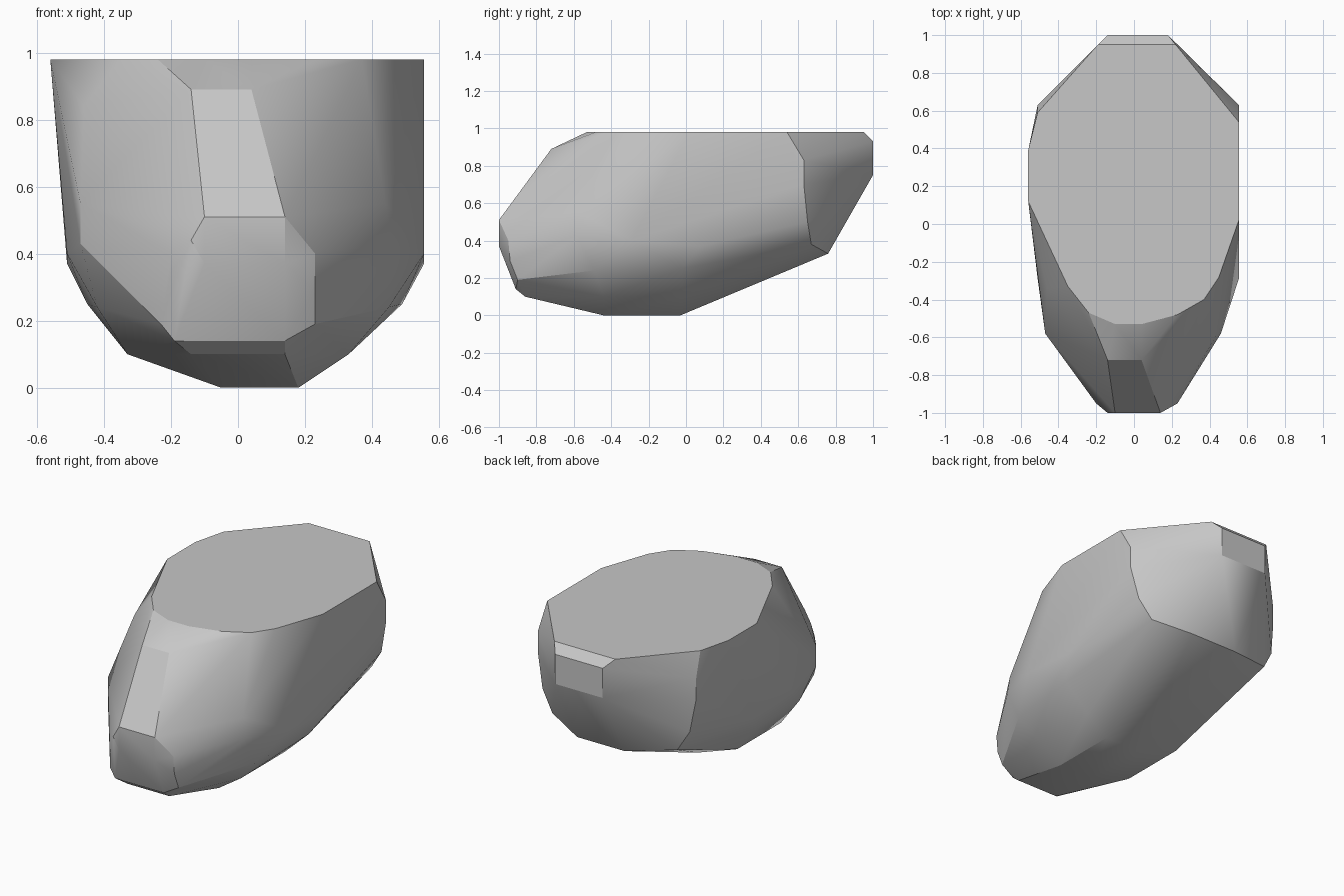
import bpy, bmesh, math

if "Cube" in bpy.data.objects:
    bpy.data.objects.remove(bpy.data.objects["Cube"])

# flat cut on top of the boulder (x, y at z = 0.98)
TOP = [(-.19, .95), (.22, .95), (.555, .54), (.555, .02), (.45, -.28), (.37, -.40), (.23, -.48),
       (.04, -.53), (-.10, -.53), (-.24, -.47), (-.35, -.33), (-.56, .12), (-.56, .39), (-.51, .59)]
pts = [(x, y, .98) for x, y in TOP]

# rings below the cut: (y, z, left x, right x)
RINGS = [
    # blunt nose
    (-1, .51, -.10, .14), (-1, .37, -.10, .14), (-1, .44, -.14, .14),
    (-.95, .40, -.20, .23), (-.94, .29, -.20, .23), (-.90, .19, -.23, .23),
    (-.91, .14, -.19, .14), (-.86, .10, -.14, .14),
    # brow and cheeks
    (-.72, .89, -.14, .04), (-.64, .84, -.20, .19), (-.58, .55, -.47, .44),
    (-.58, .43, -.47, .46), (-.34, .84, -.46, .42), (-.49, .24, -.42, .45),
    # side walls
    (-.29, .40, -.51, .555), (.08, .37, -.51, .555), (.63, .83, -.51, .555), (.63, .70, -.51, .555),
    (.65, .50, -.48, .51),
    # belly
    (-.44, .10, -.33, .33), (-.02, .10, -.33, .33), (-.02, .25, -.45, .49),
    (-.44, 0, -.05, .18), (-.03, 0, -.05, .18),
    # tail
    (.67, .38, -.41, .43), (.76, .33, -.12, .20), (1, .93, -.14, .18), (1, .75, -.14, .18),
]
for y, z, left, right in RINGS:
    pts += [(left, y, z), (right, y, z)]

# wrap the points in a faceted skin
bm = bmesh.new()
for p in pts:
    bm.verts.new(p)
res = bmesh.ops.convex_hull(bm, input=bm.verts[:])
inner = {g for g in res["geom_interior"] + res["geom_unused"] if isinstance(g, bmesh.types.BMVert)}
bmesh.ops.delete(bm, geom=list(inner), context='VERTS')
bmesh.ops.dissolve_limit(bm, angle_limit=math.radians(1), verts=bm.verts[:], edges=bm.edges[:])
bmesh.ops.recalc_face_normals(bm, faces=bm.faces[:])
mesh = bpy.data.meshes.new("boulder")
bm.to_mesh(mesh)
bm.free()

rock = bpy.data.objects.new("boulder", mesh)
bpy.context.collection.objects.link(rock)
stone = bpy.data.materials.new("grey stone")
stone.diffuse_color = (.57, .57, .57, 1)
stone.use_nodes = True
stone.node_tree.nodes["Principled BSDF"].inputs["Base Color"].default_value = stone.diffuse_color
mesh.materials.append(stone)

# soften shallow creases, keep the chipped edges crisp
bpy.context.view_layer.objects.active = rock
rock.select_set(True)
bpy.ops.object.shade_smooth_by_angle(angle=math.radians(25))
